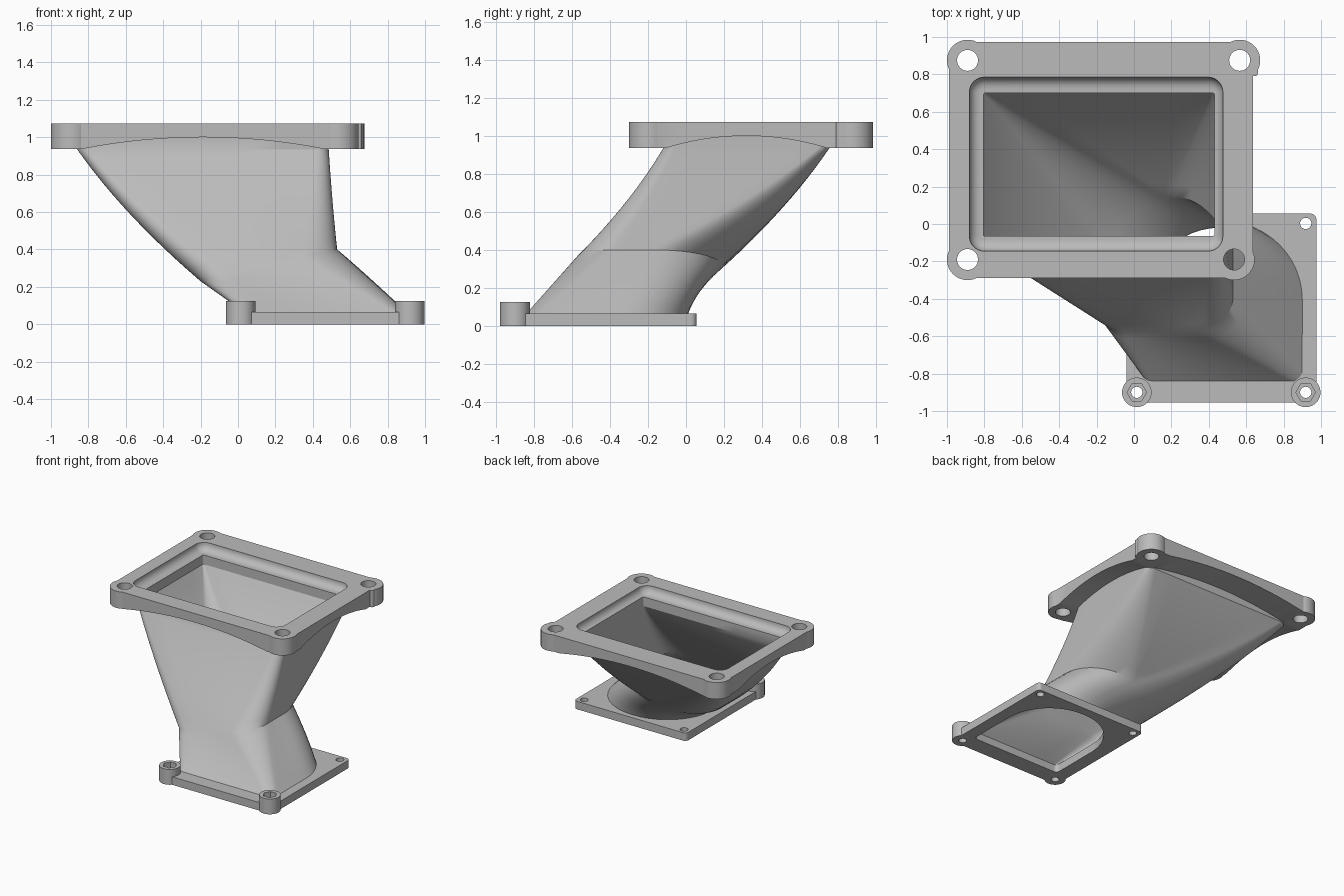
import bpy, bmesh, math
from mathutils import Vector

cube = bpy.data.objects.get("Cube")
if cube:
    bpy.data.objects.remove(cube, do_unlink=True)

grey = bpy.data.materials.new("plain grey")
grey.use_nodes = True
GREY = (0.5, 0.5, 0.5, 1)
grey.diffuse_color = GREY
grey.node_tree.nodes["Principled BSDF"].inputs["Base Color"].default_value = GREY


def outline(x0, x1, y0, y1, radii, inset=0.0, arc=12, side=5):
    """Rounded rectangle, counter-clockwise from front left; radii per corner."""
    x0, x1, y0, y1 = x0 + inset, x1 - inset, y0 + inset, y1 - inset
    corners = [(x0, y0, 1, 1), (x1, y0, -1, 1), (x1, y1, -1, -1), (x0, y1, 1, -1)]
    arcs = []
    for i, (x, y, sx, sy) in enumerate(corners):
        r = max(radii[i] - inset, 0.01)
        a0 = math.pi * (1 + i / 2)
        arcs.append([Vector((x + sx * r + r * math.cos(a0 + math.pi / 2 * k / arc),
                             y + sy * r + r * math.sin(a0 + math.pi / 2 * k / arc), 0))
                     for k in range(arc + 1)])
    pts = []
    for i in range(4):
        a, b = arcs[i][-1], arcs[(i + 1) % 4][0]
        pts += arcs[i] + [a.lerp(b, k / (side + 1)) for k in range(1, side + 1)]
    return pts


def at(pts, z):
    return [Vector((p.x, p.y, z)) for p in pts]


def loft(name, rings, loop=False):
    """Skin a list of equal rings; cap the ends, or join last ring to first."""
    bm = bmesh.new()
    vs = [[bm.verts.new(p) for p in ring] for ring in rings]
    n = len(vs[0])
    pairs = list(zip(vs, vs[1:])) + ([(vs[-1], vs[0])] if loop else [])
    for a, b in pairs:
        for i in range(n):
            j = (i + 1) % n
            bm.faces.new((a[i], a[j], b[j], b[i]))
    if not loop:
        bm.faces.new(vs[0])
        bm.faces.new(vs[-1])
    bmesh.ops.recalc_face_normals(bm, faces=bm.faces)
    mesh = bpy.data.meshes.new(name)
    bm.to_mesh(mesh)
    bm.free()
    mesh.materials.append(grey)
    ob = bpy.data.objects.new(name, mesh)
    bpy.context.collection.objects.link(ob)
    return ob


def cylinder(x, y, r, z0, z1, sides=40):
    ring = [Vector((x + r * math.cos(2 * math.pi * k / sides),
                    y + r * math.sin(2 * math.pi * k / sides), 0)) for k in range(sides)]
    return loft("cylinder", [at(ring, z0), at(ring, z1)])


def combine(ob, tool, operation):
    mod = ob.modifiers.new("combine", 'BOOLEAN')
    mod.operation, mod.solver, mod.object = operation, 'EXACT', tool
    bpy.ops.object.select_all(action='DESELECT')
    bpy.context.view_layer.objects.active = ob
    ob.select_set(True)
    bpy.ops.object.modifier_apply(modifier=mod.name)
    bpy.data.objects.remove(tool, do_unlink=True)


def smooth(ob):
    bpy.ops.object.select_all(action='DESELECT')
    bpy.context.view_layer.objects.active = ob
    ob.select_set(True)
    bpy.ops.object.shade_smooth_by_angle(angle=math.radians(30))


# Sections of the duct: foot, tilted waist, mouth
FOOT = (0.04, 0.905, -0.845, 0.01, (0.06, 0.06, 0.42, 0.42))
WAIST = (-0.2, 0.53, -0.58, 0.19, (0.15, 0.2, 0.36, 0.36))
MOUTH = (-0.86, 0.485, -0.12, 0.755, (0.06,) * 4)
FOOT_Z, MOUTH_Z = 0.06, 0.935


def duct_rings(foot_in, waist_in, mouth_in, top_z):
    foot = at(outline(*FOOT, inset=foot_in), FOOT_Z)
    waist = [Vector((p.x, p.y, 0.23 + 0.233 * (p.x + 0.2)))
             for p in outline(*WAIST, inset=waist_in)]
    mouth = at(outline(*MOUTH, inset=mouth_in), MOUTH_Z)
    rings = []
    for k in range(8):                       # foot to waist, back side hollowed
        t, ring = k / 8, []
        for a, b in zip(foot, waist):
            back = max(0, (a.y + 0.845) / 0.855) ** 3
            p = a.lerp(b, t - 0.5 * back * t * (1 - t))
            ring.append(Vector((p.x, p.y, a.z + (b.z - a.z) * t)))
        rings.append(ring)
    for k in range(13):                      # waist to mouth, steepening upward
        t, ring = k / 12, []
        for a, b in zip(waist, mouth):
            p = a.lerp(b, t + 0.25 * t * (1 - t))
            ring.append(Vector((p.x, p.y, a.z + (b.z - a.z) * t)))
        rings.append(ring)
    rings.append(at(mouth, top_z))
    return rings


outer = duct_rings(0, 0, 0, 1.005)
inner = duct_rings(0.03, 0.035, 0.055, 1.005)
smooth(loft("duct", outer + inner[::-1], loop=True))

# Mouth flange with rounded ears at its corners
FLANGE_TOP, FLANGE_LOW = 1.073, 0.937
plate = outline(-0.99, 0.637, -0.288, 0.973, (0.1,) * 4)
flange = loft("mouth_flange", [at(plate, FLANGE_LOW), at(plate, FLANGE_TOP)])
ears = [(-0.89, 0.875), (0.565, 0.875), (-0.89, -0.19), (0.535, -0.19)]
for x, y in ears:
    combine(flange, cylinder(x, y, 0.11, FLANGE_LOW, FLANGE_TOP), 'UNION')
tab = outline(0.5, 0.662, 0.79, 0.9, (0.015,) * 4)
combine(flange, loft("tab", [at(tab, FLANGE_LOW), at(tab, FLANGE_TOP)]), 'UNION')


# Arched underside, cut across both directions
def arch(lo, hi, along_x):
    steps = 24
    prof = [(lo, 0.8), (hi, 0.8)]
    for k in range(steps + 1):
        u = 1 - 2 * k / steps
        prof.append(((lo + hi) / 2 + u * (hi - lo) / 2, 0.932 + 0.068 * (1 - u * u)))
    if along_x:
        return loft("arch", [[Vector((e, s, z)) for s, z in prof] for e in (-2, 2)])
    return loft("arch", [[Vector((s, e, z)) for s, z in prof] for e in (-2, 2)])


combine(flange, arch(-0.86, 0.485, False), 'DIFFERENCE')
combine(flange, arch(-0.12, 0.755, True), 'DIFFERENCE')

# Coved recess and opening of the mouth
rim = (-0.88, 0.475, -0.145, 0.785, (0.08,) * 4)
cove = [at(outline(*rim), 1.2), at(outline(*rim), FLANGE_TOP - 0.005)]
for k in range(1, 7):
    a = math.pi / 2 * k / 6
    cove.append(at(outline(*rim, inset=0.06 * (1 - math.cos(a))),
                   FLANGE_TOP - 0.005 - 0.058 * math.sin(a)))
combine(flange, loft("cove", cove), 'DIFFERENCE')
hole = outline(*MOUTH, inset=0.055)
combine(flange, loft("hole", [at(hole, 0.7), at(hole, 1.3)]), 'DIFFERENCE')
for x, y in ears:
    combine(flange, cylinder(x, y, 0.056, 0.8, 1.2), 'DIFFERENCE')
smooth(flange)

# Foot flange with two raised screw bosses in front
base = outline(-0.04, 0.975, -0.955, 0.055, (0.03,) * 4)
foot = loft("foot_flange", [at(base, 0), at(base, 0.065)])
for x in (0.015, 0.918):
    combine(foot, cylinder(x, -0.9, 0.079, 0, 0.125), 'UNION')
hole = outline(*FOOT, inset=0.03)
combine(foot, loft("hole", [at(hole, -0.2), at(hole, 0.2)]), 'DIFFERENCE')
for x in (0.015, 0.918):
    combine(foot, cylinder(x, -0.9, 0.052, 0.07, 0.3, 6), 'DIFFERENCE')
    for y in (-0.9, 0.003):
        combine(foot, cylinder(x, y, 0.03, -0.2, 0.3), 'DIFFERENCE')
smooth(foot)
